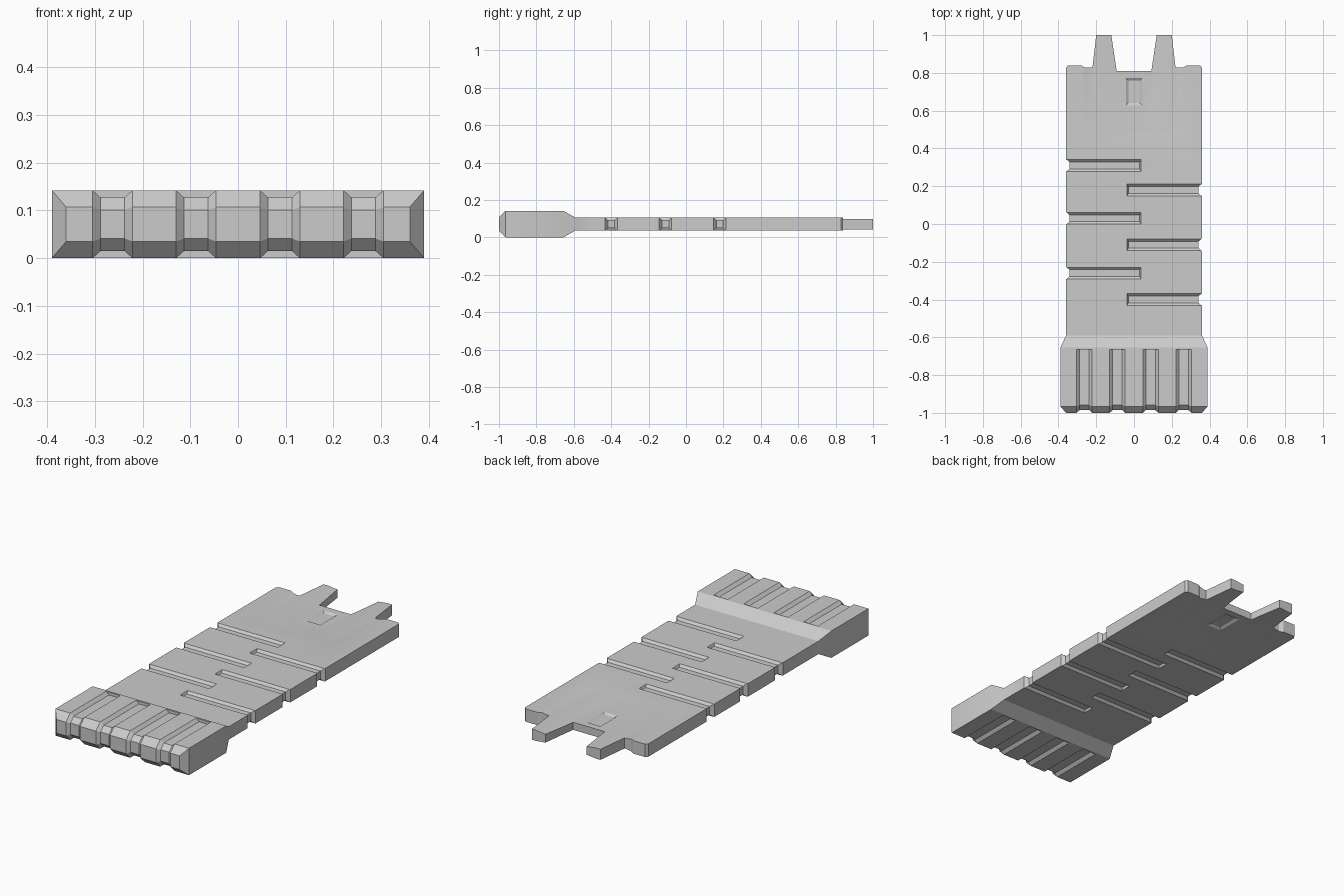
import bpy, bmesh

if "Cube" in bpy.data.objects:
    bpy.data.objects.remove(bpy.data.objects["Cube"])

ZC = 0.071          # mid height
T = 0.034           # half thickness of the body


def loft(name, sections):
    """Closed solid through equal-length loops of points."""
    bm = bmesh.new()
    loops = [[bm.verts.new(p) for p in s] for s in sections]
    n = len(loops[0])
    for a, b in zip(loops, loops[1:]):
        for i in range(n):
            j = (i + 1) % n
            bm.faces.new((a[i], a[j], b[j], b[i]))
    bm.faces.new(loops[0])
    bm.faces.new(loops[-1])
    bmesh.ops.recalc_face_normals(bm, faces=bm.faces)
    mesh = bpy.data.meshes.new(name)
    bm.to_mesh(mesh)
    bm.free()
    ob = bpy.data.objects.new(name, mesh)
    bpy.context.collection.objects.link(ob)
    return ob


def cut(sections, sx=1, sz=1):
    """Subtract a lofted solid (z given relative to mid height)."""
    tool = loft("cutter", [[(x * sx, y, ZC + z * sz) for x, y, z in s] for s in sections])
    tool.hide_render = True
    mod = body.modifiers.new("cut", 'BOOLEAN')
    mod.operation, mod.solver, mod.object = 'DIFFERENCE', 'EXACT', tool
    bpy.context.view_layer.objects.active = body
    bpy.ops.object.modifier_apply(modifier=mod.name)
    bpy.data.objects.remove(tool)


def plan(points):
    return [[(x, y, z) for x, y in points] for z in (-0.2, 0.2)]


def rect(x0, x1, y0, y1, z):
    return [(x0, y0, z), (x1, y0, z), (x1, y1, z), (x0, y1, z)]


# flat body with the thick chamfered base
stations = [(-1, .36, .036), (-.965, .39, .071), (-.655, .39, .071), (-.59, .36, T), (1, .36, T)]
body = loft("flat_case", [[(-w, y, ZC - h), (w, y, ZC - h), (w, y, ZC + h), (-w, y, ZC + h)]
                          for y, w, h in stations])

# top end: shoulders and the two tapered lugs
for s in (-1, 1):
    cut(plan([(.5, 1.1), (.5, .815), (.37, .815), (.35, .84), (.28, .84), (.26, .828),
              (.22, .828), (.20, 1), (.188, 1.1)]), sx=s)
cut(plan([(-.138, 1.1), (-.12, 1), (-.092, .81), (.092, .81), (.12, 1), (.138, 1.1)]))

# stepped recess running up into the lugs, on both faces
for sz in (-1, 1):
    cut([rect(-.235, .235, .475, 1.2, T - .006), rect(-.275, .275, .425, 1.2, T + .002)], sz=sz)
    cut([rect(-.10, .10, .56, 1.2, T - .014), rect(-.185, .185, .485, 1.2, T - .005)], sz=sz)
    cut([rect(-.03, .03, .64, .76, T - .022), rect(-.045, .045, .625, .775, T - .012)], sz=sz)

# staggered cross grooves with edge notches
for sx, rows in ((-1, (.31, .03, -.26)), (1, (.18, -.11, -.40))):
    for y in rows:
        for sz in (-1, 1):
            cut([rect(-.03, .5, y - .018, y + .018, T - .012),
                 rect(-.038, .5, y - .034, y + .034, T + .003)], sx=sx, sz=sz)
        cut(plan([(.342, y - .018), (.342, y + .018), (.364, y + .037), (.364, y - .037)]), sx=sx)


# finger grooves wrapping over the base: top, front and underside
def wrap(x, d):
    upper = [(-.665, .071 - d), (-.965 + d * .4, .071 - d), (-1 + d, .036 - d * .4)]
    inner = upper + [(y, -z) for y, z in reversed(upper)]
    outer = [(-.665, -.15), (-1.1, -.15), (-1.1, .15), (-.665, .15)]
    return [(x, y, z) for y, z in inner + outer]


for x in (-.263, -.088, .088, .263):
    cut([wrap(x - .045, -.003), wrap(x - .025, .015), wrap(x + .025, .015), wrap(x + .045, -.003)])

body.select_set(True)
bpy.context.view_layer.objects.active = body
bpy.ops.object.shade_smooth_by_angle(angle=0.45)
